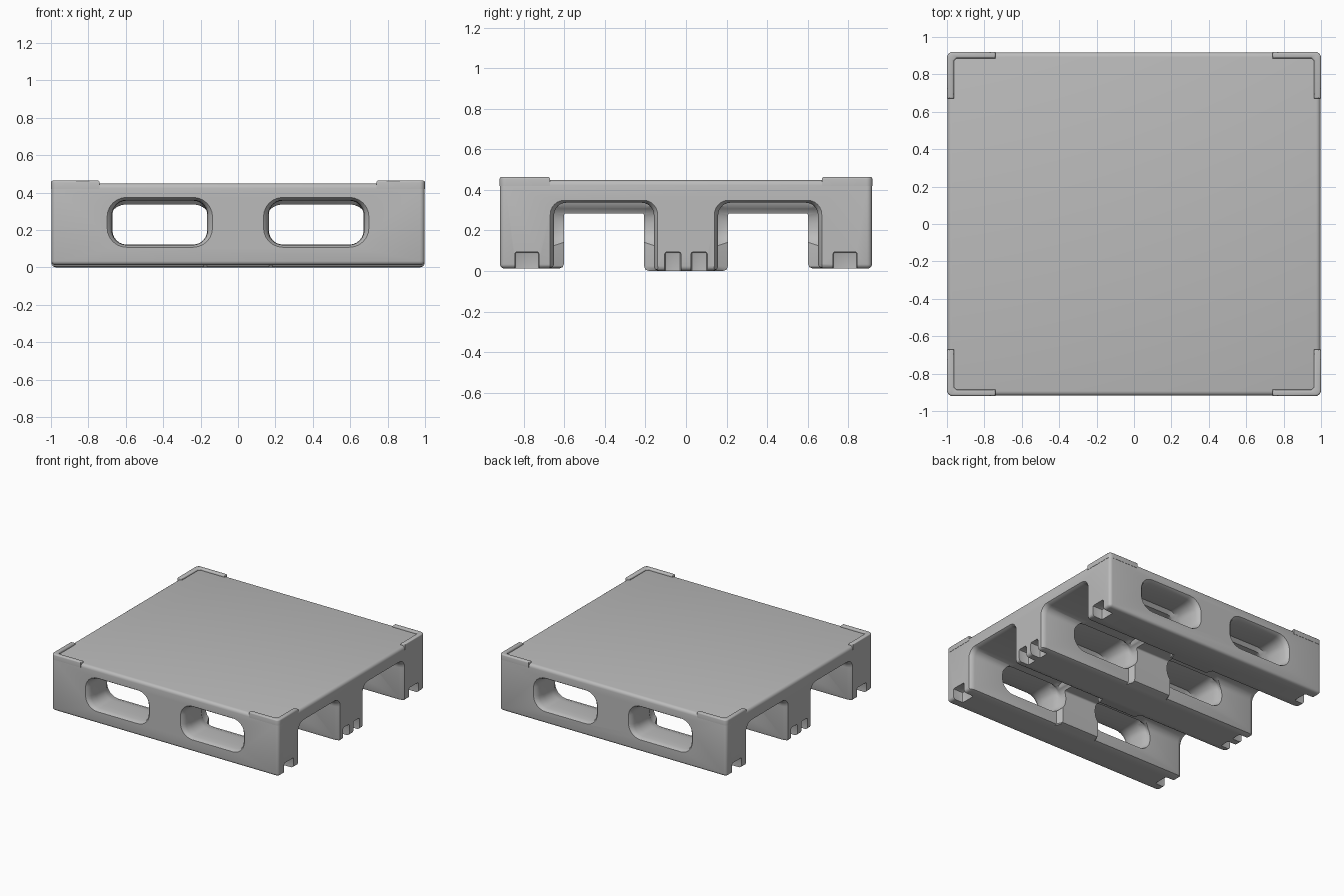
import bpy, bmesh, math

if "Cube" in bpy.data.objects:
    bpy.data.objects.remove(bpy.data.objects["Cube"])

plastic = bpy.data.materials.new("grey plastic")
plastic.diffuse_color = (0.5, 0.5, 0.5, 1)
plastic.use_nodes = True
plastic.node_tree.nodes["Principled BSDF"].inputs["Base Color"].default_value = plastic.diffuse_color


def make(name, bm, bevel=0, segs=4):
    if bevel:
        bmesh.ops.bevel(bm, geom=bm.edges[:], offset=bevel, segments=segs,
                        profile=0.5, affect='EDGES')
    bmesh.ops.recalc_face_normals(bm, faces=bm.faces[:])
    me = bpy.data.meshes.new(name)
    bm.to_mesh(me)
    bm.free()
    ob = bpy.data.objects.new(name, me)
    bpy.context.collection.objects.link(ob)
    me.materials.append(plastic)
    return ob


def box(name, lo, hi, bevel=0, segs=4):
    bm = bmesh.new()
    bmesh.ops.create_cube(bm, size=1)
    for v in bm.verts:
        v.co = [(a + b) / 2 + c * (b - a) for a, b, c in zip(lo, hi, v.co)]
    return make(name, bm, bevel, segs)


def prism(name, sections):
    """Skin a list of matching closed 3D loops and cap both ends."""
    bm = bmesh.new()
    rings = [[bm.verts.new(p) for p in s] for s in sections]
    n = len(rings[0])
    for a, b in zip(rings, rings[1:]):
        for i in range(n):
            j = (i + 1) % n
            bm.faces.new((a[i], a[j], b[j], b[i]))
    bm.faces.new(rings[0])
    bm.faces.new(rings[-1])
    return make(name, bm)


def rounded(u0, u1, v0, v1, r, steps=6):
    pts = []
    for k, (cu, cv) in enumerate([(u1 - r, v1 - r), (u0 + r, v1 - r),
                                  (u0 + r, v0 + r), (u1 - r, v0 + r)]):
        for i in range(steps + 1):
            a = math.pi / 2 * (k + i / steps)
            pts.append((cu + r * math.cos(a), cv + r * math.sin(a)))
    return pts


def arch(x, c, half, top, r, steps=6):
    """Channel section across y, with a flare along the bottom edges."""
    pts = []
    for k, s in enumerate((1, -1)):
        for i in range(steps + 1):
            a = math.pi / 2 * (k + i / steps)
            pts.append((x, c + s * (half - r) + r * math.cos(a), top - r + r * math.sin(a)))
    low = [(0.025, 0), (0.008, 0.006), (0, 0.024), (-0.05, 0.024)]
    left = [(x, c - half - e, z) for z, e in low]
    right = [(x, c + half + e, z) for z, e in reversed(low)]
    return pts + left + right


def cut(target, cutter):
    cutter.hide_render = True
    cutter.hide_viewport = False
    m = target.modifiers.new("cut", 'BOOLEAN')
    m.object = cutter
    m.operation = 'DIFFERENCE'
    m.solver = 'EXACT'
    bpy.context.view_layer.objects.active = target
    bpy.ops.object.modifier_apply(modifier=m.name)
    bpy.data.objects.remove(cutter)


# main pallet body
body = box("pallet_body", (-0.998, -0.918, 0), (0.998, 0.918, 0.449), 0.025)

# fork channels along x, narrower and lower at the centre blocks
for c in (-0.405, 0.405):
    spec = [(1.05, 0.272, 0.352, 0.075), (0.998, 0.265, 0.349, 0.07), (0.985, 0.253, 0.342, 0.065),
            (0.96, 0.246, 0.337, 0.06), (0.185, 0.246, 0.337, 0.06), (0.165, 0.198, 0.285, 0.012)]
    half = [arch(x, c, h, t, r) for x, h, t, r in spec]
    other = [arch(-x, c, h, t, r) for x, h, t, r in reversed(spec)]
    cut(body, prism("channel_cutter", half + other))

# windows along y, flared where they break through each runner face
for s in (-1, 1):
    loops = []
    for y, e in [(-0.96, 0.036), (-0.919, 0.03), (-0.905, 0.014), (-0.88, 0.004), (-0.83, 0),
                 (-0.72, 0), (-0.68, 0.008), (-0.655, 0.026), (-0.155, 0.026), (-0.13, 0.008), (-0.09, 0),
                 (0.09, 0), (0.13, 0.008), (0.155, 0.026), (0.655, 0.026), (0.68, 0.008), (0.72, 0),
                 (0.83, 0), (0.88, 0.004), (0.905, 0.014), (0.919, 0.03), (0.96, 0.036)]:
        top = 0.337 if abs(abs(y) - 0.405) < 0.255 else 0.357 + e * 0.6
        loops.append([(u, y, v) for u, v in
                      rounded(s * 0.418 - 0.253 - e, s * 0.418 + 0.253 + e, 0.122 - e * 0.5, top, 0.075 + e)])
    cut(body, prism("window_cutter", loops))

# latch notches at the bottom of every runner end
for s in (-1, 1):
    for y0, y1 in [(-0.845, -0.725), (-0.105, -0.025), (0.025, 0.105), (0.725, 0.845)]:
        xs = sorted((s * 0.91, s * 1.1))
        cut(body, box("notch_cutter", (xs[0], y0, -0.1), (xs[1], y1, 0.095), 0.012, 2))

# outer runners stand slightly higher than the middle one
for v in body.data.vertices:
    if abs(v.co.y) > 0.4 and v.co.z < 0.09:
        v.co.z += 0.012 * (1 - v.co.z / 0.09)

# raised L-shaped corner lips
parts = [body]
for sx, nx in ((-1, "left"), (1, "right")):
    for sy, ny in ((-1, "front"), (1, "back")):
        r = 0.03
        plan = [(1 - r + r * math.sin(a), 0.92 - r + r * math.cos(a))
                for a in [math.pi / 2 * i / 5 for i in range(6)]]
        plan += [(1, 0.67), (0.962, 0.67), (0.962, 0.872), (0.948, 0.886), (0.74, 0.886), (0.74, 0.92)]
        bm = bmesh.new()
        base = bm.faces.new([bm.verts.new((sx * x, sy * y, 0.42)) for x, y in plan])
        up = bmesh.ops.extrude_face_region(bm, geom=[base])["geom"]
        for v in up:
            if isinstance(v, bmesh.types.BMVert):
                v.co.z = 0.464
        rim = [e for e in bm.edges if all(v.co.z > 0.46 for v in e.verts)]
        bmesh.ops.bevel(bm, geom=rim, offset=0.01, segments=3, profile=0.5, affect='EDGES')
        parts.append(make(f"corner_lip_{ny}_{nx}", bm))

for ob in parts:
    bpy.ops.object.select_all(action='DESELECT')
    ob.select_set(True)
    bpy.context.view_layer.objects.active = ob
    bpy.ops.object.shade_smooth_by_angle(angle=math.radians(35))
